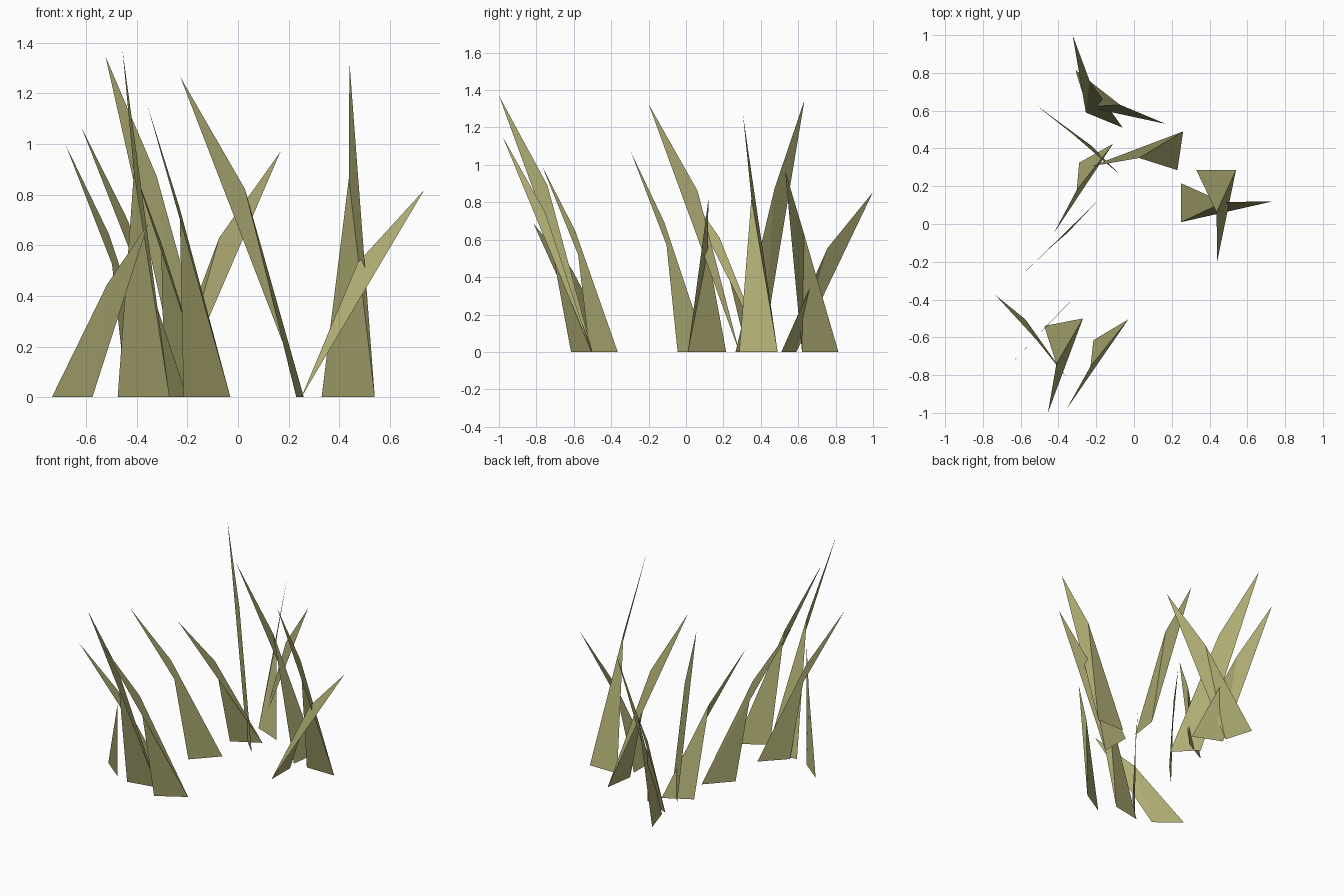
import bpy, bmesh
from mathutils import Vector

mat = bpy.data.materials.new("dry_grass")
mat.diffuse_color = (0.42, 0.41, 0.17, 1)

# Each blade: base corner on the long edge, base corner on the bent edge, tip
BLADES = [
    ((-0.255, 0.59), (-0.06, 0.51), (-0.325, 1.00, 0.855)),
    ((-0.25, 0.62), (-0.31, 0.815), (0.168, 0.53, 0.97)),
    ((-0.22, 0.41), (-0.08, 0.265), (-0.523, 0.633, 1.345)),
    ((0.26, 0.49), (0.23, 0.285), (-0.228, 0.305, 1.265)),
    ((-0.11, 0.425), (-0.29, 0.325), (-0.425, -0.05, 0.94)),
    ((0.54, 0.285), (0.33, 0.285), (0.44, -0.20, 1.325)),
    ((0.25, 0.01), (0.25, 0.215), (0.735, 0.12, 0.818)),
    ((-0.20, 0.115), (-0.35, -0.045), (-0.62, -0.295, 1.07)),
    ((-0.575, -0.505), (-0.735, -0.375), (-0.355, -0.815, 0.685)),
    ((-0.293, -0.365), (-0.44, -0.515), (-0.68, -0.77, 0.995)),
    ((-0.27, -0.50), (-0.475, -0.54), (-0.456, -1.00, 1.37)),
    ((-0.03, -0.505), (-0.215, -0.615), (-0.357, -0.98, 1.15)),
]


def blade(i, a, b, tip):
    """Blade of two triangles, folded along the line from a to the bend."""
    a, b, tip = Vector((*a, 0)), Vector((*b, 0)), Vector(tip)
    bend = ((a + b) / 2).lerp(tip, 0.46)
    bend.z = tip.z * 0.65
    bm = bmesh.new()
    va, vb, vm, vt = [bm.verts.new(p) for p in (a, b, bend, tip)]
    bm.faces.new((va, vb, vm))
    bm.faces.new((va, vm, vt))
    me = bpy.data.meshes.new(f"grass_blade_{i}")
    bm.to_mesh(me)
    bm.free()
    me.materials.append(mat)
    ob = bpy.data.objects.new(f"grass_blade_{i}", me)
    bpy.context.collection.objects.link(ob)


for i, (a, b, tip) in enumerate(BLADES, 1):
    blade(i, a, b, tip)
